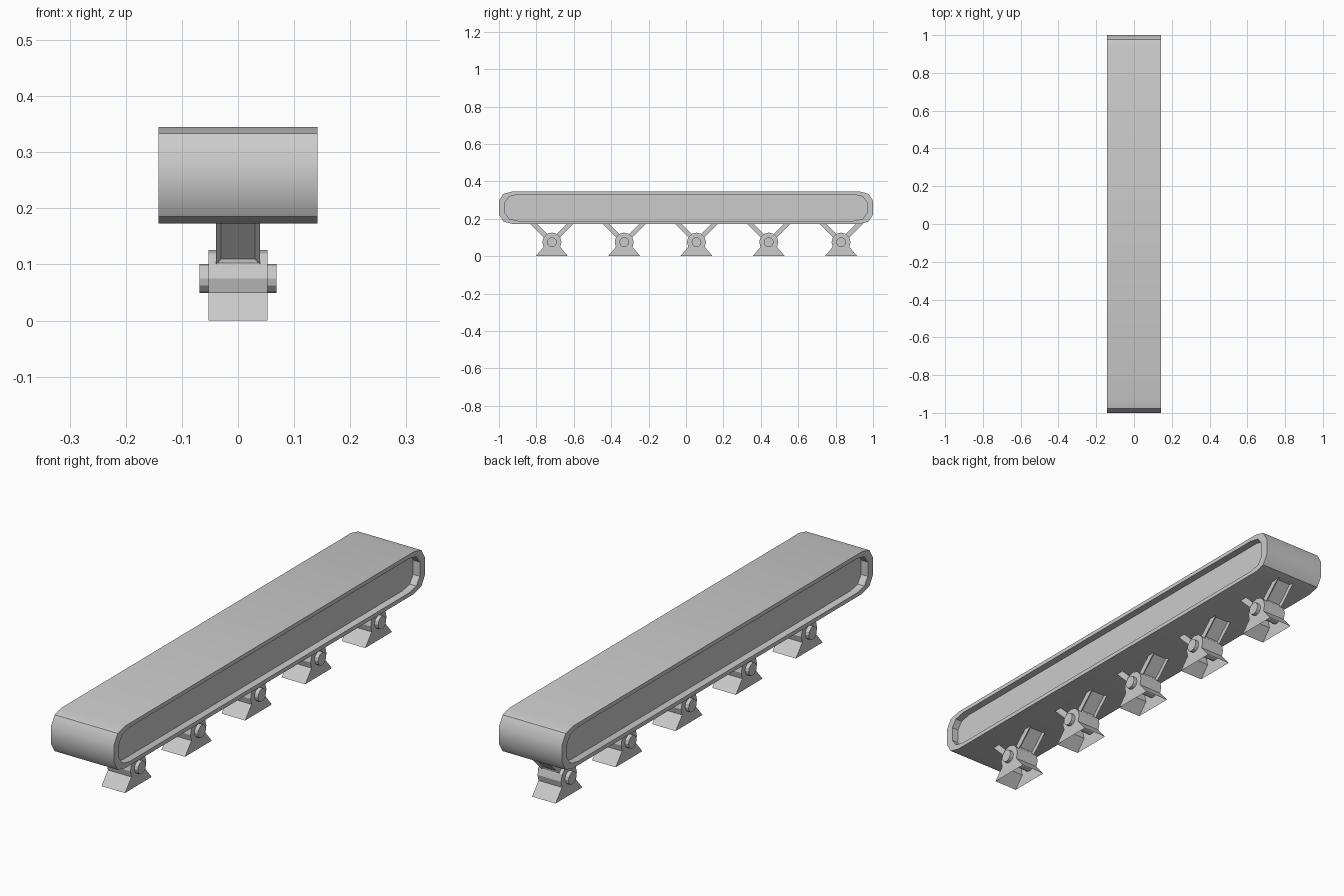
import bpy, bmesh
from math import radians, sin, cos
from mathutils import Matrix

if "Cube" in bpy.data.objects:
    bpy.data.objects.remove(bpy.data.objects["Cube"])


def finish(bm, name, smooth=None):
    bmesh.ops.recalc_face_normals(bm, faces=bm.faces)
    mesh = bpy.data.meshes.new(name)
    bm.to_mesh(mesh)
    bm.free()
    ob = bpy.data.objects.new(name, mesh)
    bpy.context.collection.objects.link(ob)
    if smooth:
        bpy.ops.object.select_all(action='DESELECT')
        ob.select_set(True)
        bpy.context.view_layer.objects.active = ob
        bpy.ops.object.shade_smooth_by_angle(angle=radians(smooth))
    return ob


def loft(rings, first_cap=True, last_cap=True):
    """Skin a list of (x, [(y, z), ...]) rings along x."""
    bm = bmesh.new()
    loops = [[bm.verts.new((x, y, z)) for y, z in pts] for x, pts in rings]
    n = len(loops[0])
    for a, b in zip(loops, loops[1:]):
        for i in range(n):
            j = (i + 1) % n
            bm.faces.new((a[i], a[j], b[j], b[i]))
    if first_cap:
        bm.faces.new(loops[0])
    if last_cap:
        bm.faces.new(loops[-1])
    return bm


# Long beam with rounded ends and a recessed panel on each side
MID = 0.259
corner = [(1.0, 0.036), (0.977, 0.074), (0.93, 0.086)]
half = [(y, -z) for y, z in reversed(corner)] + corner
outline = half + [(-y, -z) for y, z in half]
outer = [(y, MID + z) for y, z in outline]
inner = [(y * 0.967, MID + z * 0.81) for y, z in outline]
finish(loft([(-0.112, inner), (-0.142, inner), (-0.142, outer),
             (0.142, outer), (0.142, inner), (0.112, inner)]), "beam", 33)

# Foot profile: splayed base merging into a round barrel
PIVOT = 0.075


def foot(y0, name):
    pts = [(y0 + 0.051 * cos(radians(a)), PIVOT + 0.051 * sin(radians(a)))
           for a in range(-30, 211, 30)]
    pts = [(y0 + 0.086, 0)] + pts + [(y0 - 0.086, 0)]
    bm = loft([(-0.053, pts), (0.053, pts)])
    # open underside
    bm.normal_update()
    under = [f for f in bm.faces if all(v.co.z < 1e-5 for v in f.verts)]
    bmesh.ops.delete(bm, geom=under, context='FACES_ONLY')
    finish(bm, name)


def pin(y0, name):
    bm = bmesh.new()
    bmesh.ops.create_cone(bm, cap_ends=True, segments=12, radius1=0.026,
                          radius2=0.026, depth=0.138,
                          matrix=Matrix.Translation((0, y0, PIVOT))
                          @ Matrix.Rotation(radians(90), 4, 'Y'))
    finish(bm, name)


# Slanted strut with a framed recess on both broad faces
def strut(y0, angle, name):
    bm = bmesh.new()
    lo, hi = 0.046, 0.157
    bmesh.ops.create_cube(bm, size=1, matrix=Matrix.Translation((0, 0, (lo + hi) / 2))
                          @ Matrix.Diagonal((0.078, 0.025, hi - lo, 1)))
    bm.normal_update()
    broad = [f for f in bm.faces if abs(f.normal.y) > 0.9]
    bmesh.ops.inset_individual(bm, faces=broad, thickness=0.012)
    for f in broad:
        for v in f.verts:
            v.co.y *= 0.45
    bm.transform(Matrix.Translation((0, y0, PIVOT))
                 @ Matrix.Rotation(radians(angle), 4, 'X'))
    finish(bm, name)


# Row of five supports
for i in range(5):
    y = -0.717 + i * 0.3865
    foot(y, f"foot_{i + 1}")
    pin(y, f"pivot_pin_{i + 1}")
    strut(y, 45, f"front_strut_{i + 1}")
    strut(y, -45, f"back_strut_{i + 1}")
